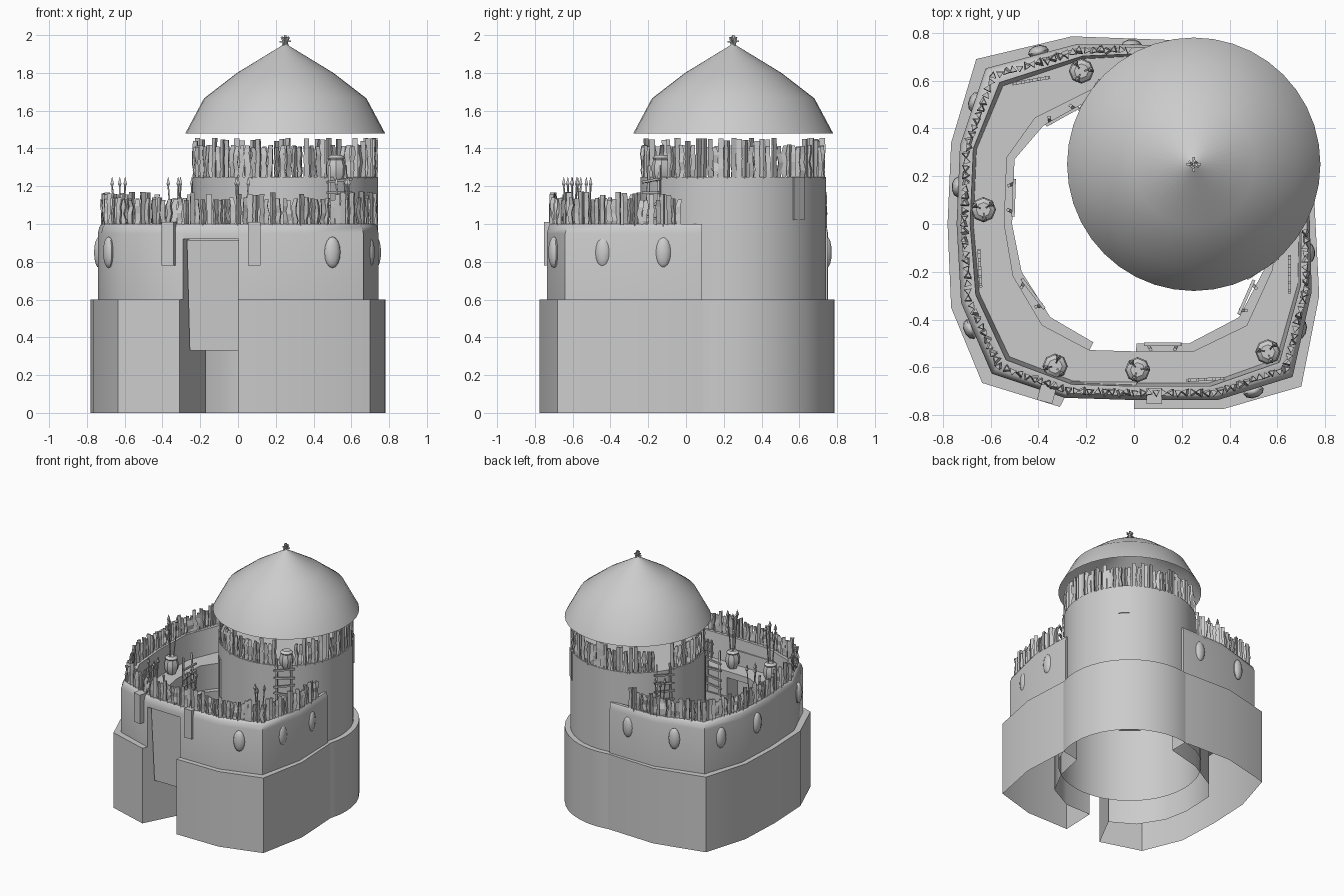
import bpy, bmesh, math, random
from mathutils import Vector, Matrix

if "Cube" in bpy.data.objects:
    bpy.data.objects.remove(bpy.data.objects["Cube"])

random.seed(4)
TC = Vector((0.25, 0.25, 0))           # tower centre


def finish(bm, name, angle=None):
    bmesh.ops.recalc_face_normals(bm, faces=bm.faces)
    me = bpy.data.meshes.new(name)
    bm.to_mesh(me)
    bm.free()
    ob = bpy.data.objects.new(name, me)
    bpy.context.collection.objects.link(ob)
    if angle:
        bpy.ops.object.select_all(action='DESELECT')
        ob.select_set(True)
        bpy.context.view_layer.objects.active = ob
        bpy.ops.object.shade_smooth_by_angle(angle=math.radians(angle))
    return ob


def loft(bm, rings, closed=True, caps=True):
    """Bridge successive rings of points with quads."""
    vs = [[bm.verts.new(p) for p in r] for r in rings]
    n = len(vs[0])
    for a, b in zip(vs, vs[1:]):
        for i in range(n if closed else n - 1):
            j = (i + 1) % n
            bm.faces.new((a[i], a[j], b[j], b[i]))
    if caps:
        bm.faces.new(vs[0])
        bm.faces.new(vs[-1])


def lathe(bm, prof, c, n, caps=False):
    loft(bm, [[(c[0] + r * math.cos(2 * math.pi * i / n), c[1] + r * math.sin(2 * math.pi * i / n), c[2] + z)
               for i in range(n)] for r, z in prof], True, caps)


def rod(bm, a, b, r0, r1=None, n=4):
    a, b = Vector(a), Vector(b)
    q = (b - a).to_track_quat('Z', 'Y')
    rings = []
    for p, r in ((a, r0), (b, r0 if r1 is None else r1)):
        rings.append([p + q @ Vector((r * math.cos(2 * math.pi * (i + .5) / n), r * math.sin(2 * math.pi * (i + .5) / n), 0))
                      for i in range(n)])
    loft(bm, rings)


def box(bm, c, size, ang=0):
    bmesh.ops.create_cube(bm, size=1, matrix=Matrix.Translation(c) @ Matrix.Rotation(ang, 4, 'Z')
                          @ Matrix.Diagonal((*size, 1)))


# Curtain wall: matching outer and inner outlines, left and right of the gate
LO = [(-.31, -.765), (-.635, -.665), (-.765, -.35), (-.78, 0), (-.765, .34), (-.66, .69), (-.26, .785), (.15, .77)]
LI = [(-.17, -.495), (-.35, -.39), (-.47, -.20), (-.51, 0), (-.50, .27), (-.38, .41), (-.13, .55), (.15, .62)]
RO = [(0, -.775), (.37, -.775), (.70, -.68), (.775, -.30), (.755, .09)]
RI = [(.01, -.50), (.23, -.50), (.44, -.39), (.55, -.18), (.60, .06)]


def sweep(bm, outer, inner, section):
    rings = [[Vector((*o, 0)).lerp(Vector((*i, 0)), t) + Vector((0, 0, z)) for t, z in section]
             for o, i in zip(outer, inner)]
    loft(bm, rings, closed=False)


base = [(0, 0), (0, .6), (1, .6), (1, 0)]
walk = [(.14, .95), (.17, .985), (.21, 1.0), (.35, 1.0), (.40, .8), (.88, .8)]
bm = bmesh.new()
for o, i in ((LO, LI), (RO, RI)):
    sweep(bm, o, i, base)
finish(bm, "wall_base", 50)
bm = bmesh.new()
for o, i in ((LO, LI), (RO, RI)):
    sweep(bm, o, i, [(.14, .6)] + walk + [(.88, .6)])
sweep(bm, [LO[0], RO[0]], [LI[0], RI[0]], [(.14, .92)] + walk + [(.88, .75), (.37, .75), (.37, .92), (.14, .92)])
finish(bm, "wall_upper", 50)

# Gate panel and its flanking pilasters
bm = bmesh.new()
loft(bm, [[(-.255, -.69, .33), (0, -.69, .33), (0, -.65, .33), (-.255, -.65, .33)],
          [(-.27, -.71, .915), (.01, -.71, .915), (.01, -.66, .915), (-.27, -.66, .915)]])
finish(bm, "gate_panel")
bm = bmesh.new()
box(bm, (-.365, -.71, .895), (.066, .07, .23), -.25)
box(bm, (.085, -.72, .895), (.066, .066, .23))
finish(bm, "gate_pilasters")

# Round tower, its slots and roof
bm = bmesh.new()
lathe(bm, [(.53, 0), (.53, .6), (.49, .6), (.49, 1.25), (.001, 1.25)], TC, 40)
finish(bm, "tower", 40)
bm = bmesh.new()
for deg, z0, z1 in ((45, 1.02, 1.25), (225, .8, 1.13)):
    a = math.radians(deg)
    box(bm, TC + Vector((.47 * math.cos(a), .47 * math.sin(a), (z0 + z1) / 2)), (.05, .08, z1 - z0), a)
finish(bm, "tower_slots")
bm = bmesh.new()
lathe(bm, [(.53, 1.478), (.43, 1.665), (.255, 1.80), (.001, 1.955)], TC, 40)
finish(bm, "tower_roof", 45)
bm = bmesh.new()
for i in range(4):
    d = Vector((math.cos(i * 1.57 + .4), math.sin(i * 1.57 + .4), 0)) * .022
    rod(bm, TC + d * .6 + Vector((0, 0, 1.935)), TC - d * .2 + d.yxz * .8 + Vector((0, 0, 1.99)), .007)
rod(bm, TC + Vector((0, 0, 1.93)), TC + Vector((0, 0, 2.0)), .008)
for d in (Vector((.03, 0, 0)), Vector((0, .03, 0))):
    rod(bm, TC - d + Vector((0, 0, 1.965)), TC + d + Vector((0, 0, 1.968)), .006)
finish(bm, "roof_finial")


# Palisade stakes: crooked three-sided poles
def stake(bm, x, y, z, h):
    straight = random.random() < .3
    if straight:
        h *= 1.2
    rot, rings = random.uniform(0, 6.28), []
    for k in range(5):
        j = .002 if straight else .006
        r = random.uniform(.015, .018) if straight or 0 < k < 4 else .013
        cx, cy = x + random.uniform(-j, j), y + random.uniform(-j, j)
        rings.append([(cx + r * math.cos(rot + i * 2.0944), cy + r * math.sin(rot + i * 2.0944), z + h * k / 4)
                      for i in range(3)])
    loft(bm, rings)


bm = bmesh.new()
line = [Vector(o).lerp(Vector(i), .25) for o, i in zip(LO[::-1] + RO, LI[::-1] + RI)]
for a, b in zip(line, line[1:]):
    n = round((b - a).length / .03)
    for k in range(n):
        p = a.lerp(b, k / n)
        if (p - TC.xy).length > .54:
            stake(bm, p.x, p.y, .98, random.uniform(.145, .16))
finish(bm, "wall_palisade")
LADDER_ANGLES = (math.radians(-56.6), math.radians(146.6))
bm = bmesh.new()
for k in range(94):
    a = 2 * math.pi * k / 94
    if all(math.cos(a - g) < math.cos(.13) for g in LADDER_ANGLES):
        stake(bm, TC.x + .475 * math.cos(a), TC.y + .475 * math.sin(a), 1.24, random.uniform(.165, .18))
finish(bm, "tower_palisade")


# Ladders: p is the foot position, ang the direction they face
def ladder(bm, p, ang, z0, z1, w=.06):
    s, f = Vector((-math.sin(ang), math.cos(ang), 0)), Vector((math.cos(ang), math.sin(ang), 0))
    p = Vector((*p, 0))
    for e in (-1, 1):
        rod(bm, p + s * e * w + f * .02 + Vector((0, 0, z0)), p + s * e * w * .85 + Vector((0, 0, z1)), .011, .009)
    n = int((z1 - z0) / .065)
    for k in range(n):
        z = z0 + .04 + k * .065
        t = random.uniform(-.012, .012)
        rod(bm, p - s * w * 1.3 + f * .022 + Vector((0, 0, z + t)), p + s * w * 1.3 + f * .022 + Vector((0, 0, z - t)), .009)


bm = bmesh.new()
for x, y, deg in ((-.31, .47, -61), (-.525, .11, -2), (-.44, -.305, 37), (.12, -.525, 90), (.49, -.315, 156)):
    ladder(bm, (x, y), math.radians(deg), .5, .95)
for a in LADDER_ANGLES:
    ladder(bm, (TC.x + .50 * math.cos(a), TC.y + .50 * math.sin(a)), a, .8, 1.31)
finish(bm, "ladders")

# Storage pots, with spears standing in the wall-walk ones
pot = [(.032, 0), (.05, .035), (.053, .08), (.042, .115), (.048, .125), (.03, .14)]
pots = [(-.22, .64), (-.63, .06), (-.33, -.595), (.015, -.61), (.56, -.535)]
bm, sp = bmesh.new(), bmesh.new()
for x, y in pots:
    lathe(bm, pot, (x, y, .8), 8, True)
    for k in range(3):
        a = k * 2.1 + x * 9
        d = Vector((math.cos(a), math.sin(a), 0))
        lo, hi = Vector((x, y, .86)) + d * .01, Vector((x, y, 1.20)) + d * .04
        rod(sp, lo, hi, .005)
        rod(sp, hi, hi + Vector((0, 0, .012)), .006, .013)
        rod(sp, hi + Vector((0, 0, .012)), hi + Vector((0, 0, .05)), .013, .001)
lathe(bm, pot, (.52, -.13, 1.225), 8, True)
finish(bm, "pots", 35)
finish(sp, "spears")

# Low wooden racks on the wall-walk
bm = bmesh.new()
for x, y, deg in ((-.43, .6, 10), (-.645, -.185, 93), (.3, -.65, 3), (.65, -.21, 90)):
    d = Vector((math.cos(math.radians(deg)), math.sin(math.radians(deg)), 0))
    p = Vector((x, y, .8))
    for z in (.04, .11):
        rod(bm, p - d * .08 + Vector((0, 0, z)), p + d * .08 + Vector((0, 0, z)), .009)
    for k in range(5):
        q = p + d * (k - 2) * .034
        rod(bm, q, q + Vector((0, 0, .14)), .009)
finish(bm, "racks")

# Oval shields on the outside of the wall: position and facing
bm = bmesh.new()
for x, y, deg in ((-.01, .745, 90), (-.40, .72, 104), (-.665, .51, 163), (-.735, .155, 178), (-.685, -.44, 202),
                  (.50, -.70, -74), (.695, -.44, -11), (.73, -.12, 3)):
    bmesh.ops.create_uvsphere(bm, u_segments=10, v_segments=8, radius=1, matrix=Matrix.Translation((x, y, .85))
                              @ Matrix.Rotation(math.radians(deg), 4, 'Z') @ Matrix.Diagonal((.028, .044, .083, 1)))
finish(bm, "shields", 40)
